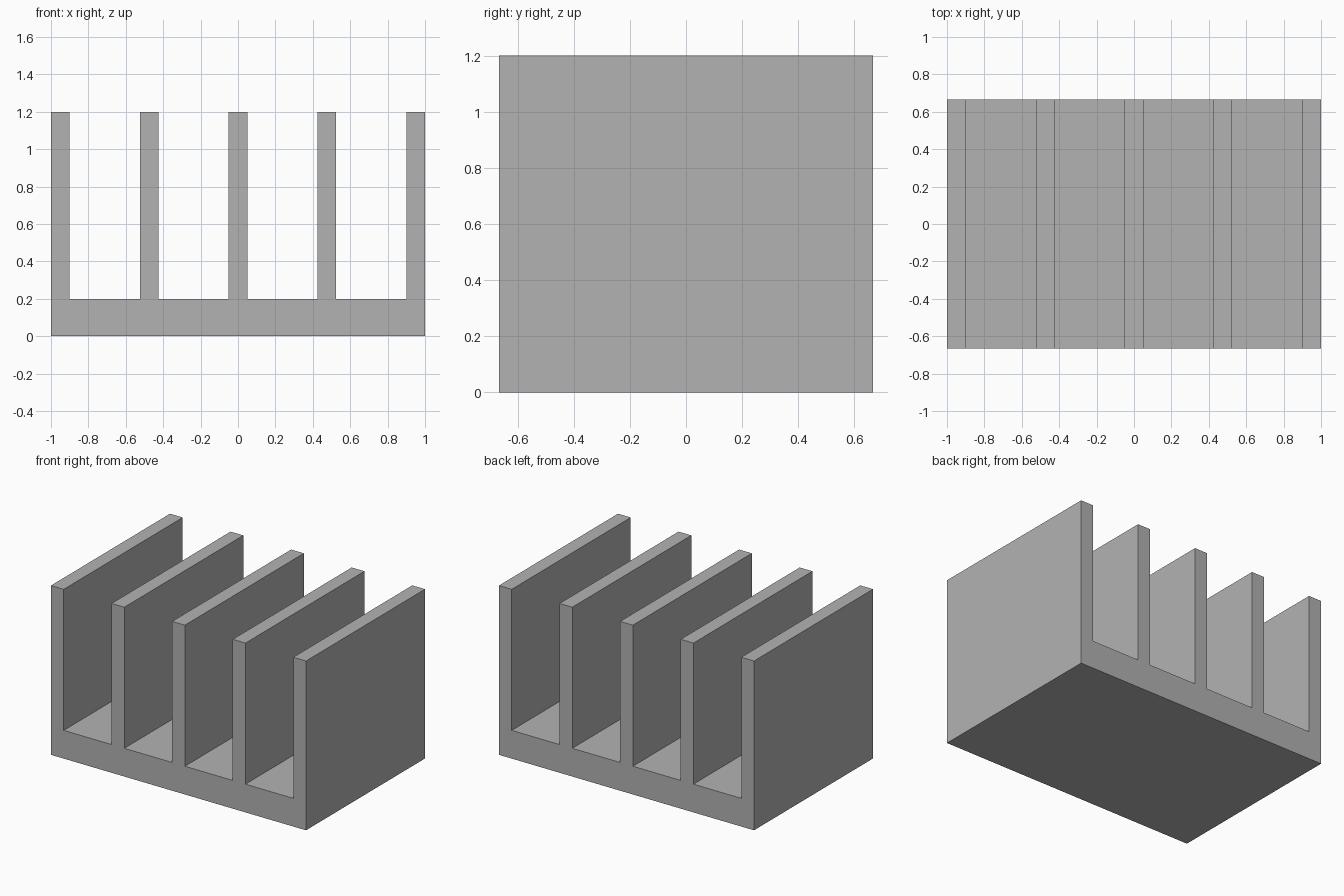
import bpy
import bmesh

cube = bpy.data.objects.get("Cube")
if cube:
    bpy.data.objects.remove(cube, do_unlink=True)

WIDTH, DEPTH, HEIGHT = 2.0, 1.333, 1.2
BASE, FIN, COUNT = 0.2, 0.1, 5

grey = bpy.data.materials.new("plain_grey")
grey.use_nodes = True
colour = (0.448, 0.448, 0.448, 1)
grey.diffuse_color = colour
grey.node_tree.nodes["Principled BSDF"].inputs["Base Color"].default_value = colour

# Comb-shaped front profile: base corners, then each fin from right to left
pitch = (WIDTH - FIN) / (COUNT - 1)
profile = [(-WIDTH / 2, 0), (WIDTH / 2, 0)]
for i in range(COUNT):
    right = WIDTH / 2 - i * pitch
    left = right - FIN
    if i > 0:
        profile.append((right, BASE))
    profile += [(right, HEIGHT), (left, HEIGHT)]
    if i < COUNT - 1:
        profile.append((left, BASE))

# Extrude the profile from front to back
bm = bmesh.new()
front = bm.faces.new([bm.verts.new((x, -DEPTH / 2, z)) for x, z in profile])
result = bmesh.ops.extrude_face_region(bm, geom=[front], use_keep_orig=True)
moved = [v for v in result["geom"] if isinstance(v, bmesh.types.BMVert)]
bmesh.ops.translate(bm, verts=moved, vec=(0, DEPTH, 0))
bmesh.ops.recalc_face_normals(bm, faces=bm.faces)

mesh = bpy.data.meshes.new("finned_block")
bm.to_mesh(mesh)
bm.free()
mesh.materials.append(grey)
block = bpy.data.objects.new("finned_block", mesh)
bpy.context.collection.objects.link(block)
